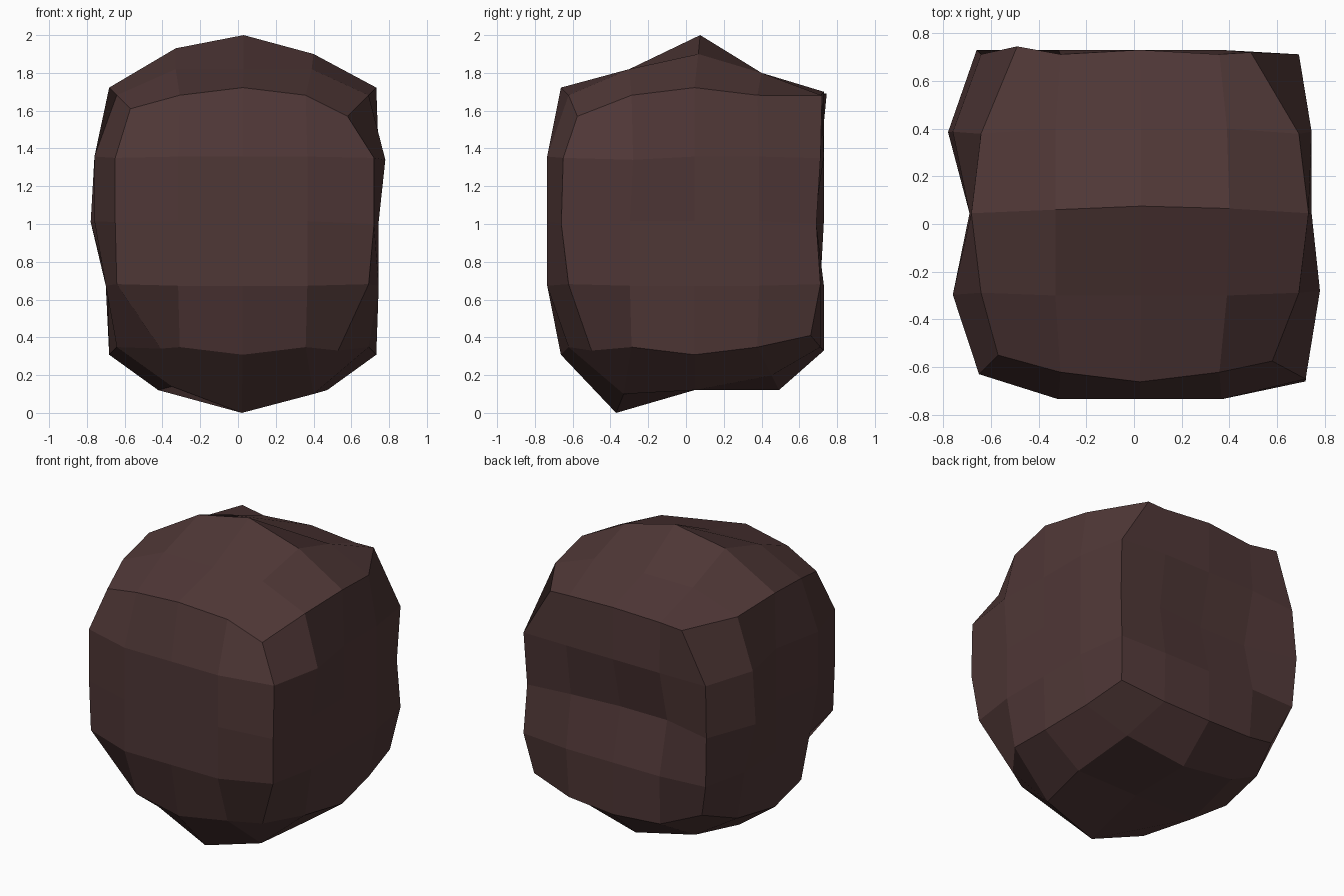
import bpy, bmesh
from mathutils import Vector

if "Cube" in bpy.data.objects:
    bpy.data.objects.remove(bpy.data.objects["Cube"])

CENTRE = Vector((0.025, 0.045, 1.015))
# how far each side may bulge before it is flattened: -x, +x, -y, +y
LIMIT = {(0, -1): 0.785, (0, 1): 0.72, (1, -1): 0.78, (1, 1): 0.685}

# hand-chipped points: grid position on the 4x4x4 block -> place
CHIPS = {
    # corners
    (2, -2, 2): (0.58, -0.575, 1.57), (-2, -2, 2): (-0.57, -0.55, 1.61),
    (2, 2, 2): (0.49, 0.72, 1.68), (-2, 2, 2): (-0.49, 0.745, 1.69),
    (2, -2, -2): (0.53, -0.5, 0.33), (-2, -2, -2): (-0.41, -0.5, 0.34),
    (2, 2, -2): (0.65, 0.66, 0.41),
    # crown and foot
    (0, 0, 2): (0.03, 0.075, 2.0), (0, -1, -2): (0.02, -0.37, 0.0),
    (-1, 0, 2): (-0.33, 0.06, 1.93), (1, 0, 2): (0.4, 0.065, 1.9),
    (0, 0, -2): (0.02, 0.04, 0.12), (1, -1, -2): (0.4, -0.33, 0.1),
    (-1, -1, -2): (-0.35, -0.33, 0.14),
    # upright edges, worn in at mid height
    (-2, -2, 0): (-0.65, -0.63, 1.01), (2, 2, 0): (0.68, 0.69, 1.0),
    (-2, -2, 1): (-0.65, -0.63, 1.35), (2, -2, 0): (0.72, -0.66, 1.0),
    (2, -2, 1): (0.72, -0.65, 1.35),
    # knobs on the sides
    (-2, 1, 0): (-0.78, 0.385, 1.01), (2, -1, 1): (0.78, -0.28, 1.34),
}


def place(key):
    if key in CHIPS:
        return Vector(CHIPS[key])
    # ball with its four upright sides flattened
    d = Vector(key).normalized()
    r = 1.0
    for (axis, sign), lim in LIMIT.items():
        if d[axis] * sign > 0:
            r = min(r, lim / (d[axis] * sign))
    p = CENTRE + d * r
    i, j, k = key
    for a in (0, 1):                               # even spacing on the sides
        others = [b for b in range(3) if b != a]
        if abs(key[a]) == 2 and all(abs(key[b]) < 2 for b in others):
            for b in others:
                p[b] = CENTRE[b] + 0.342 * key[b]
    if k == 2 and abs(i) < 2 and abs(j) == 1:      # sloping top rows
        p = Vector((0.03 + 0.36 * i, 0.05 + 0.35 * j, 1.82 if j < 0 else 1.80))
    if i == -2 and j == 0 and abs(k) < 2:          # hollow down the left side
        p.x = -0.69
    if i == -2 and k == -1 and abs(j) < 2:         # left side leans in below
        p.x = max(p.x, -0.70)
    if j == 2 and abs(i) < 2 and k == 0:           # groove across the back
        p.y = 0.68 if i > 0 else 0.65
    return p


bm = bmesh.new()
bmesh.ops.create_cube(bm, size=4)
bmesh.ops.subdivide_edges(bm, edges=bm.edges[:], cuts=3, use_grid_fill=True)
for v in bm.verts:
    v.co = place(tuple(round(c) for c in v.co))
bmesh.ops.recalc_face_normals(bm, faces=bm.faces[:])

mesh = bpy.data.meshes.new("rock")
bm.to_mesh(mesh)
bm.free()
rock = bpy.data.objects.new("rock", mesh)
bpy.context.collection.objects.link(rock)

mat = bpy.data.materials.new("dark_stone")
mat.diffuse_color = (0.078, 0.038, 0.037, 1)
mat.use_nodes = True
mat.node_tree.nodes["Principled BSDF"].inputs["Base Color"].default_value = mat.diffuse_color
mesh.materials.append(mat)
